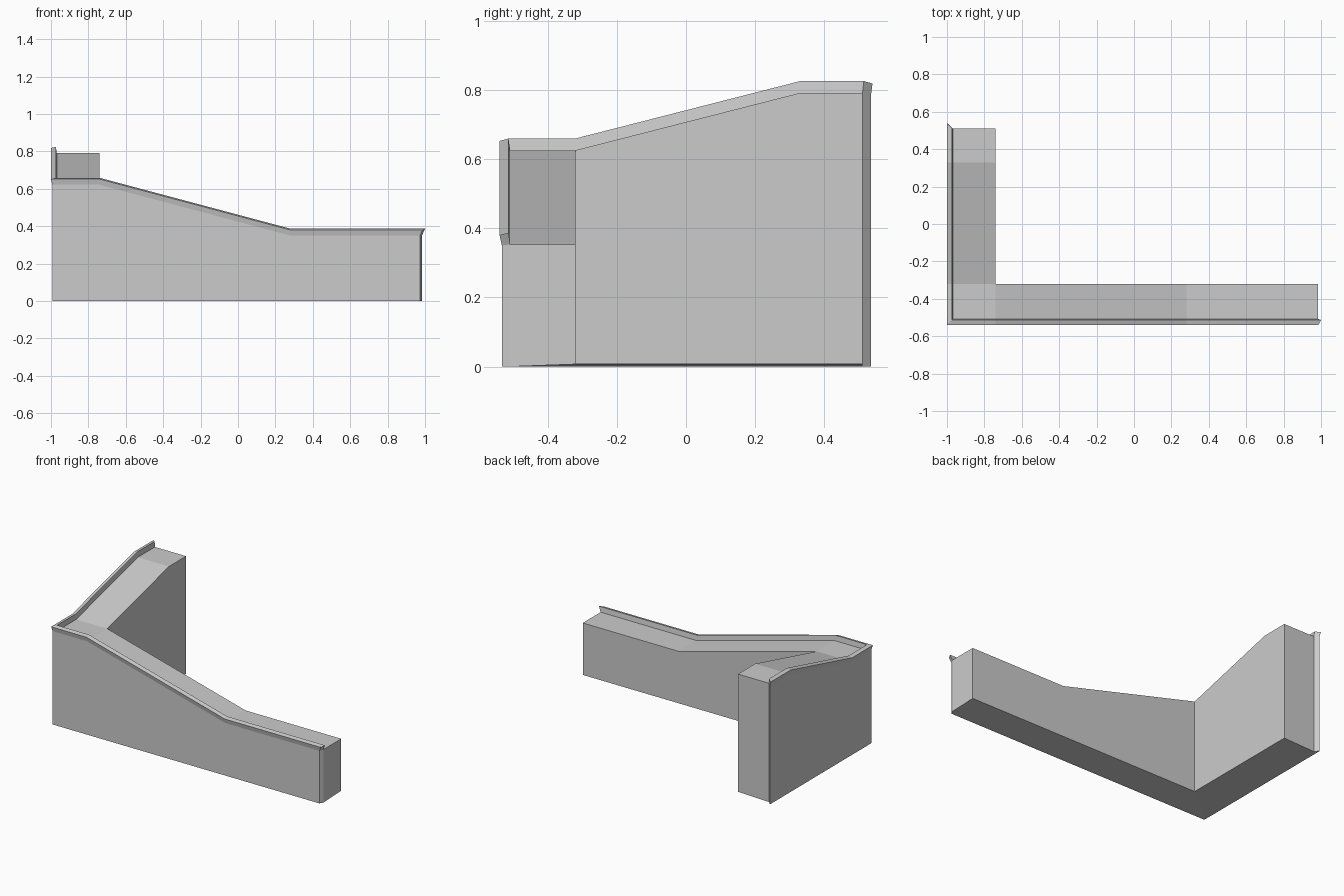
import bpy, bmesh

if "Cube" in bpy.data.objects:
    bpy.data.objects.remove(bpy.data.objects["Cube"])

CORNER_H = 0.625
INNER = (-0.74, -0.32)          # inside corner of the L


def section(h):
    """Wall profile as (distance from outermost plane, z); None = inner face."""
    return [(0.007, 0.0), (0.007, h - 0.003), (0.0, h + 0.027), (0.026, h + 0.034),
            (0.031, h), (None, h), (None, 0.007), (0.031, 0.0)]


def front_station(h, along):
    """Section across the front arm; along = one x, or an x per profile point."""
    xs = along if isinstance(along, list) else [along] * 8
    return [(x, INNER[1] if d is None else -0.539 + d, z)
            for x, (d, z) in zip(xs, section(h))]


def side_station(h, along):
    """Section across the left arm; along = one y, or a y per profile point."""
    ys = along if isinstance(along, list) else [along] * 8
    return [(INNER[0] if d is None else -1 + d, y, z)
            for y, (d, z) in zip(ys, section(h))]


# Mitred corner section
corner = [(INNER[0] if d is None else -1 + d, INNER[1] if d is None else -0.539 + d, z)
          for d, z in section(CORNER_H)]

# Sweep stations from the low right end, round the corner, to the high back end
stations = [
    front_station(0.353, [0.973, 0.973, 0.986, 1.0, 0.985, 0.985, 0.985, 0.985]),
    front_station(0.353, 0.28),
    front_station(CORNER_H, INNER[0]),
    corner,
    side_station(CORNER_H, INNER[1]),
    side_station(0.791, 0.33),
    side_station(0.791, [0.535, 0.535, 0.539, 0.514, 0.51, 0.51, 0.51, 0.51]),
]

# Sloping corner wall with raised outer lip
bm = bmesh.new()
rings = [[bm.verts.new(p) for p in s] for s in stations]
for a, b in zip(rings, rings[1:]):
    for i in range(8):
        j = (i + 1) % 8
        bm.faces.new((a[i], a[j], b[j], b[i]))

# End caps: flange strip, lip and main end face
for ring in (rings[0], rings[-1]):
    for ids in ((0, 1, 4, 7), (1, 2, 3, 4), (4, 5, 6, 7)):
        bm.faces.new([ring[i] for i in ids])

bmesh.ops.remove_doubles(bm, verts=bm.verts, dist=0.0005)
bmesh.ops.recalc_face_normals(bm, faces=bm.faces)
mesh = bpy.data.meshes.new("corner_wall")
bm.to_mesh(mesh)
bm.free()
wall = bpy.data.objects.new("corner_wall", mesh)
bpy.context.collection.objects.link(wall)
